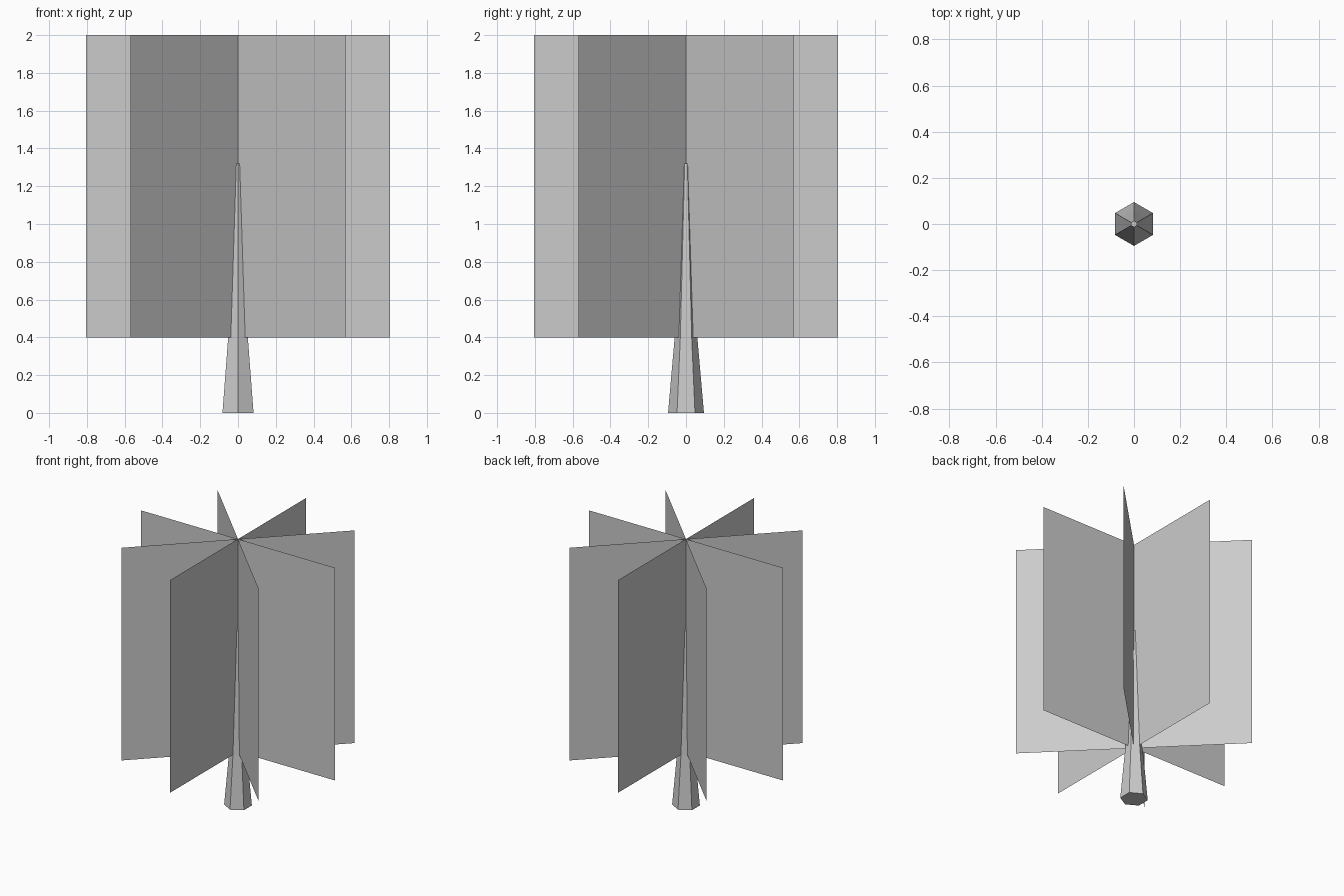
import bpy, bmesh, math

if "Cube" in bpy.data.objects:
    bpy.data.objects.remove(bpy.data.objects["Cube"])


def add_object(name, bm):
    mesh = bpy.data.meshes.new(name)
    bm.to_mesh(mesh)
    bm.free()
    obj = bpy.data.objects.new(name, mesh)
    bpy.context.collection.objects.link(obj)
    return obj


# Tapered six-sided trunk with slightly flared base: (height, radius) rings
SIDES = 6
profile = [(0.0, 0.095), (0.4, 0.06), (1.32, 0.014)]
bm = bmesh.new()
rings = []
for z, r in profile:
    angles = [math.pi / 2 + i * math.tau / SIDES for i in range(SIDES)]
    rings.append([bm.verts.new((r * math.cos(a), r * math.sin(a), z)) for a in angles])
for low, high in zip(rings, rings[1:]):
    for i in range(SIDES):
        j = (i + 1) % SIDES
        bm.faces.new((low[i], low[j], high[j], high[i]))
bm.faces.new(rings[0][::-1])
bm.faces.new(rings[-1])
add_object("trunk", bm)

# Four flat foliage cards crossing on the trunk axis
HALF_WIDTH, BOTTOM, TOP = 0.806, 0.4, 2.0
for k in range(4):
    bm = bmesh.new()
    corners = [(-HALF_WIDTH, BOTTOM), (HALF_WIDTH, BOTTOM), (HALF_WIDTH, TOP), (-HALF_WIDTH, TOP)]
    bm.faces.new([bm.verts.new((x, 0, z)) for x, z in corners])
    card = add_object(f"foliage_card_{k + 1}", bm)
    card.rotation_euler.z = k * math.pi / 4
